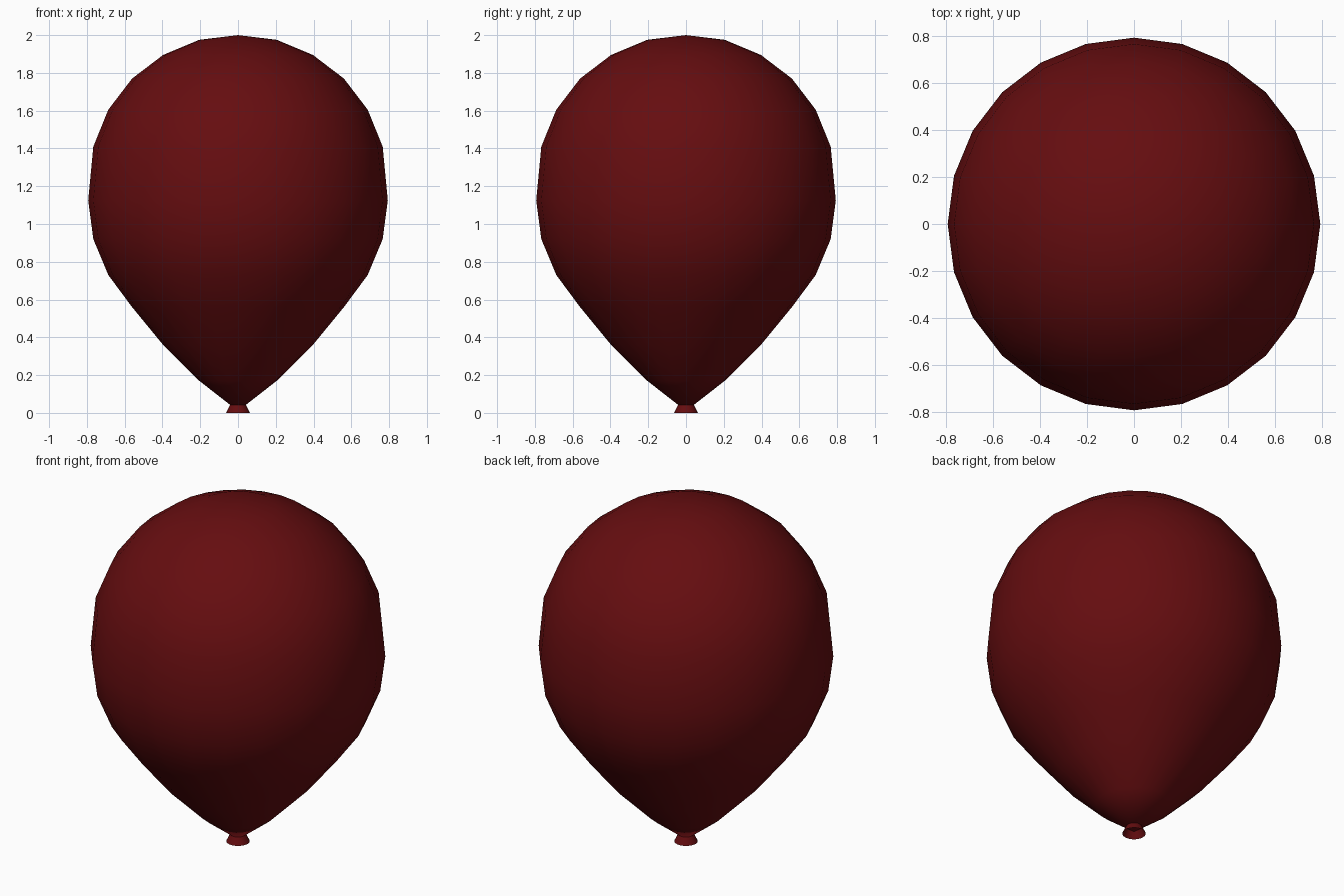
import bpy, bmesh, math

if "Cube" in bpy.data.objects:
    bpy.data.objects.remove(bpy.data.objects["Cube"])

SEGMENTS = 24

red = bpy.data.materials.new("red_rubber")
red.diffuse_color = (0.13, 0.004, 0.005, 1)
red.use_nodes = True
red.node_tree.nodes["Principled BSDF"].inputs["Base Color"].default_value = red.diffuse_color


def lathe(name, profile):
    """Spin an (r, z) profile, listed from bottom to top, around the z axis."""
    bm = bmesh.new()
    verts = [bm.verts.new((r, 0, z)) for r, z in profile]
    edges = [bm.edges.new(pair) for pair in zip(verts, verts[1:])]
    bmesh.ops.spin(bm, geom=verts + edges, cent=(0, 0, 0), axis=(0, 0, 1),
                   angle=math.tau, steps=SEGMENTS, use_merge=True)
    bmesh.ops.remove_doubles(bm, verts=bm.verts, dist=0.0005)
    bmesh.ops.recalc_face_normals(bm, faces=bm.faces)
    mesh = bpy.data.meshes.new(name)
    bm.to_mesh(mesh)
    bm.free()
    mesh.materials.append(red)
    mesh.shade_smooth()
    obj = bpy.data.objects.new(name, mesh)
    bpy.context.collection.objects.link(obj)
    return obj


# Balloon body: a sphere whose lower half is drawn out to a point
heights = [0.01, 0.17, 0.36, 0.56, 0.73, 0.92, 1.125,
           1.41, 1.605, 1.77, 1.895, 1.975, 2.0]
body_profile = [(0.793 * math.sin(math.pi * i / 12), z)
                for i, z in enumerate(heights)]
lathe("balloon_body", body_profile)

# Flared, open-ended knot under the body
knot = lathe("balloon_knot", [(0.063, 0.0), (0.038, 0.05)])
for poly in knot.data.polygons:
    if poly.normal.dot(poly.center) < 0:
        knot.data.flip_normals()
        break
